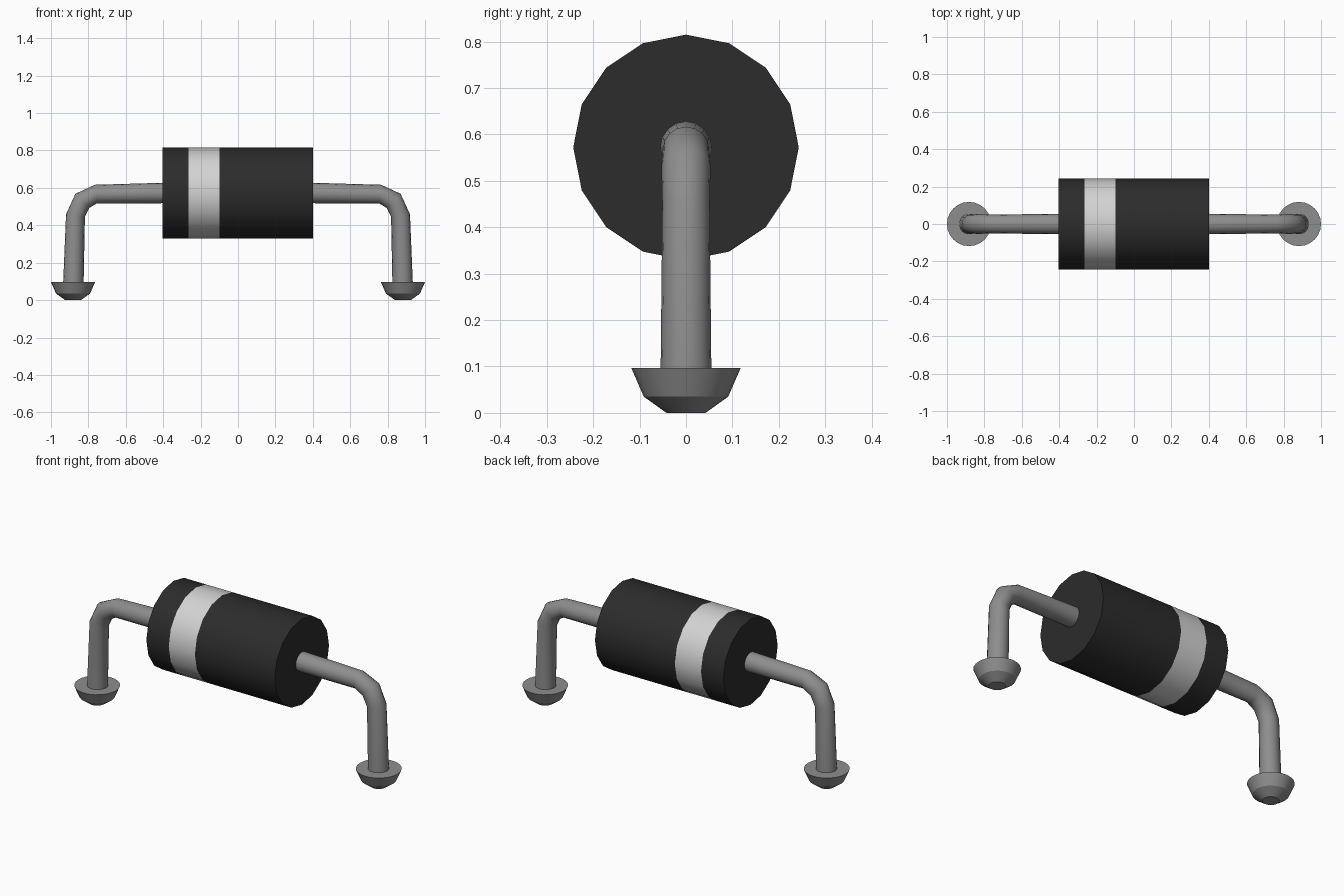
import bpy, bmesh, math
from mathutils import Matrix, Vector

cube = bpy.data.objects.get("Cube")
if cube:
    bpy.data.objects.remove(cube, do_unlink=True)


def material(name, rgb):
    m = bpy.data.materials.new(name)
    m.use_nodes = True
    m.diffuse_color = (*rgb, 1)
    m.node_tree.nodes["Principled BSDF"].inputs["Base Color"].default_value = (*rgb, 1)
    return m


BLACK = material("black plastic", (0.025, 0.025, 0.025))
SILVER = material("light grey band", (0.65, 0.65, 0.65))
METAL = material("grey metal", (0.27, 0.27, 0.27))


def loft(name, rings, sides, mats, angle, mat_rule=None):
    """Skin rings given as (centre, axis u, axis v, radius), capped at both ends."""
    bm = bmesh.new()
    loops = []
    for c, u, v, r in rings:
        loops.append([bm.verts.new(Vector(c) + r * (math.cos(a) * Vector(u) + math.sin(a) * Vector(v)))
                      for a in (2 * math.pi * i / sides for i in range(sides))])
    for k, (a, b) in enumerate(zip(loops, loops[1:])):
        for i in range(sides):
            j = (i + 1) % sides
            f = bm.faces.new((a[i], a[j], b[j], b[i]))
            f.material_index = mat_rule(k) if mat_rule else 0
    bm.faces.new(loops[0][::-1])
    bm.faces.new(loops[-1])
    bmesh.ops.recalc_face_normals(bm, faces=bm.faces)
    me = bpy.data.meshes.new(name)
    bm.to_mesh(me)
    bm.free()
    for m in mats:
        me.materials.append(m)
    ob = bpy.data.objects.new(name, me)
    bpy.context.collection.objects.link(ob)
    bpy.ops.object.select_all(action='DESELECT')
    ob.select_set(True)
    bpy.context.view_layer.objects.active = ob
    bpy.ops.object.shade_smooth_by_angle(angle=math.radians(angle))
    return ob


# Sixteen-sided body with the band as its second section
Y, Z = (0, 1, 0), (0, 0, 1)
body = [((x, 0, 0.572), Y, Z, 0.243) for x in (-0.404, -0.264, -0.1, 0.4)]
loft("body", body, 16, [BLACK, SILVER], 35, lambda k: 1 if k == 1 else 0)

# Bent wire: centre line and in-plane mitre direction, slightly tapered at the bend
wire = [((0.38, 0.573), 90, 0.055), ((0.76, 0.567), 84, 0.050), ((0.832, 0.531), 45, 0.053),
        ((0.869, 0.452), 8, 0.051), ((0.881, 0.06), 0, 0.055)]
# Foot profile: height and radius
foot = [(0.0, 0.042), (0.035, 0.091), (0.097, 0.118)]

for side, s in (("left", 1), ("right", -1)):
    rings = [((s * x, 0, z), (s * math.cos(math.radians(a)), 0, math.sin(math.radians(a))), Y, r)
             for (x, z), a, r in wire]
    loft(side + "_wire", rings, 16, [METAL], 50)
    loft(side + "_foot", [((s * 0.882, 0, z), (1, 0, 0), Y, r) for z, r in foot], 24, [METAL], 25)
